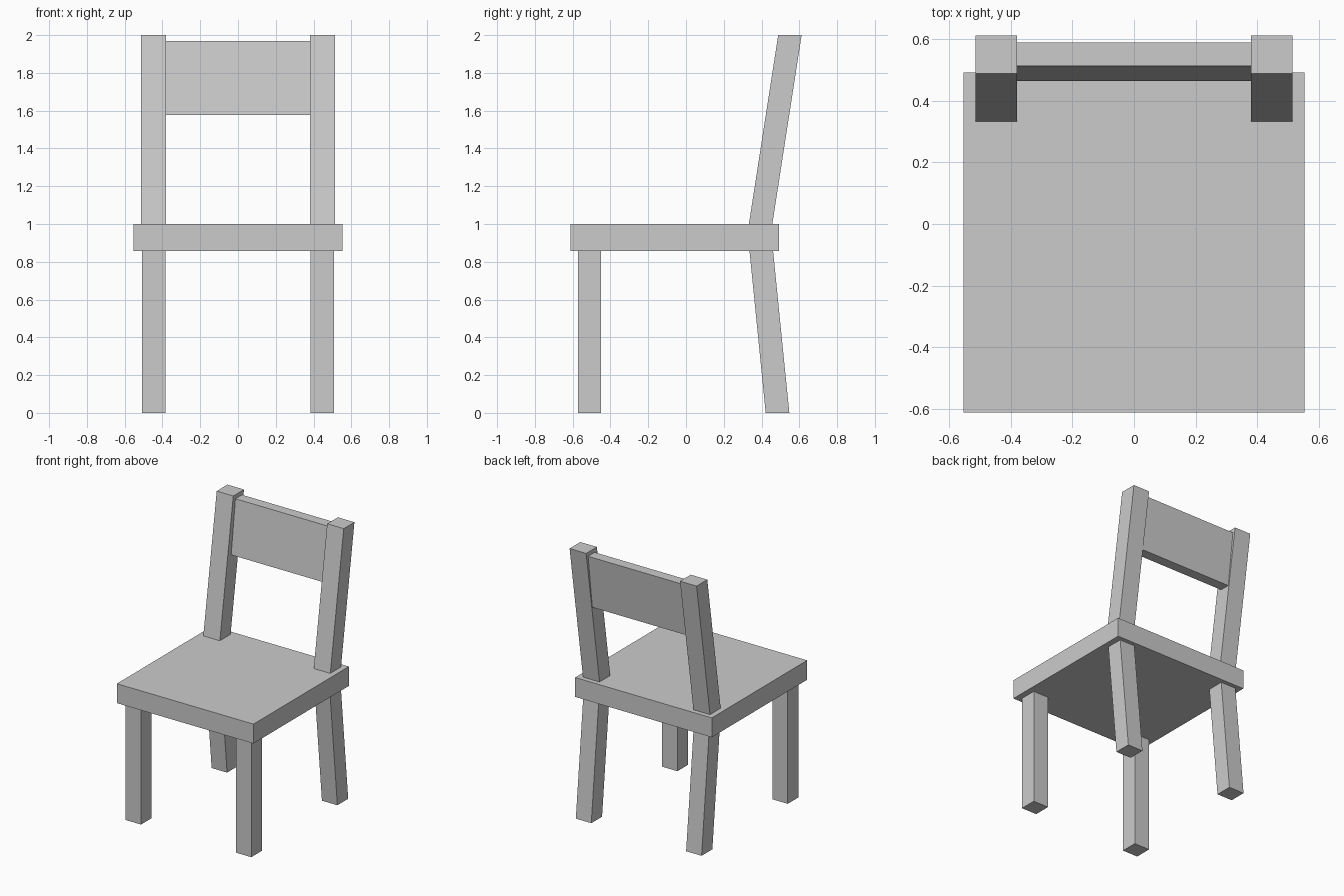
import bpy

if "Cube" in bpy.data.objects:
    bpy.data.objects.remove(bpy.data.objects["Cube"])


def slanted_box(name, x0, x1, bottom, top):
    """Box whose bottom and top are (y0, y1, z); sides slant between them."""
    verts = []
    for y0, y1, z in (bottom, top):
        verts += [(x0, y0, z), (x1, y0, z), (x1, y1, z), (x0, y1, z)]
    faces = [(3, 2, 1, 0), (4, 5, 6, 7)]
    faces += [(i, (i + 1) % 4, (i + 1) % 4 + 4, i + 4) for i in range(4)]
    mesh = bpy.data.meshes.new(name)
    mesh.from_pydata(verts, [], faces)
    obj = bpy.data.objects.new(name, mesh)
    bpy.context.collection.objects.link(obj)
    return obj


SEAT_LOW, SEAT_TOP = 0.858, 1.0

# Seat slab
slanted_box("seat", -0.553, 0.553, (-0.611, 0.492, SEAT_LOW), (-0.611, 0.492, SEAT_TOP))

# Legs and back posts, one per side
for side, s in (("left", -1), ("right", 1)):
    x0, x1 = sorted((s * 0.384, s * 0.509))
    slanted_box(f"front_leg_{side}", x0, x1, (-0.573, -0.449, 0), (-0.573, -0.449, SEAT_LOW))
    slanted_box(f"back_leg_{side}", x0, x1, (0.422, 0.547, 0), (0.336, 0.461, SEAT_LOW))
    x0, x1 = sorted((s * 0.38, s * 0.514))
    slanted_box(f"back_post_{side}", x0, x1, (0.333, 0.457, SEAT_TOP), (0.488, 0.612, 2.0))

# Backrest panel between the posts
slanted_box("backrest", -0.38, 0.38, (0.464, 0.54, 1.578), (0.513, 0.589, 1.97))
